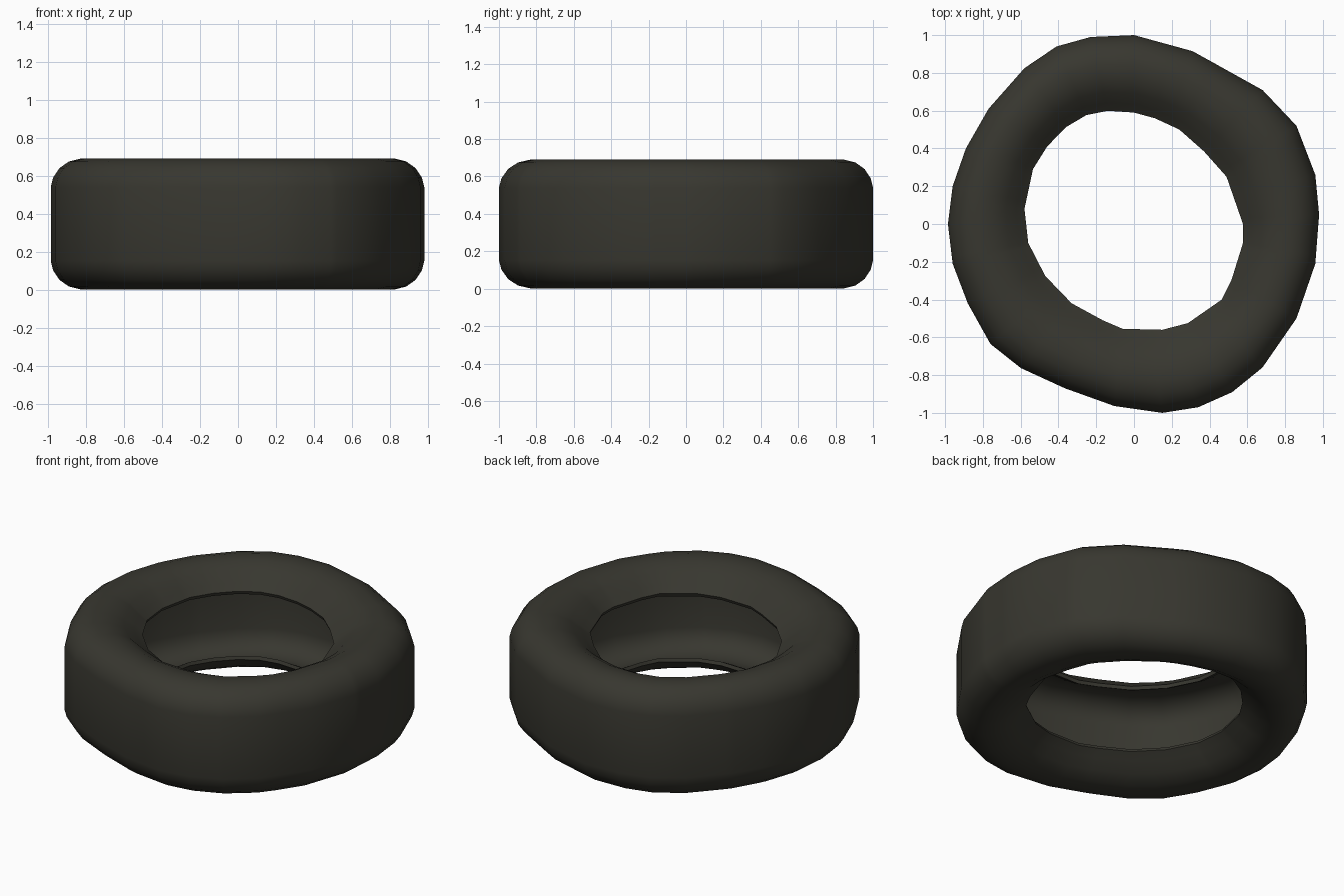
import bpy, bmesh, math
from mathutils import Vector

if "Cube" in bpy.data.objects:
    bpy.data.objects.remove(bpy.data.objects["Cube"])

# Slightly lopsided outlines of the tread and of the central hole, seen from above
OUTER = [(0, 1.0), (.31, .915), (.68, .71), (.86, .52), (.96, .26), (.98, .05),
         (.96, -.21), (.86, -.5), (.68, -.76), (.52, -.89), (.34, -.97), (.15, -1.0),
         (-.10, -.965), (-.365, -.87), (-.59, -.77), (-.76, -.635), (-.88, -.42),
         (-.96, -.21), (-.985, 0), (-.96, .2), (-.89, .4), (-.77, .61), (-.58, .825),
         (-.41, .94), (-.23, .99)]
INNER = [(0, .59), (.11, .56), (.24, .5), (.37, .385), (.49, .25), (.577, 0),
         (.577, -.1), (.52, -.29), (.465, -.4), (.285, -.525), (.15, -.56),
         (-.06, -.555), (-.165, -.51), (-.33, -.42), (-.47, -.275), (-.56, -.1),
         (-.58, .08), (-.535, .29), (-.46, .41), (-.365, .51), (-.26, .575), (-.15, .6)]


def radius_at(outline, ang):
    """Distance from the centre to the outline along a direction."""
    d = Vector((math.cos(ang), math.sin(ang)))
    for i, p in enumerate(outline):
        a, b = Vector(p), Vector(outline[(i + 1) % len(outline)])
        e = b - a
        den = d.x * e.y - d.y * e.x
        if abs(den) < 1e-9:
            continue
        t = (a.x * e.y - a.y * e.x) / den
        s = (a.x * d.y - a.y * d.x) / den
        if t > 0 and -1e-4 <= s <= 1.0001:
            return t
    return 1.0


# Cross-section: 0 = hole edge, 1 = tread; upper half mirrored to the lower half
MID = .346
OUT_HALF = [(0, .56), (.11, .595), (.25, .645), (.42, .68), (.62, .69), (.77, .675),
            (.89, .64), (.97, .59), (1.0, .54)]
IN_HALF = [(.02, .54), (.13, .565), (.27, .61), (.43, .645), (.61, .655), (.75, .64),
           (.85, .61), (.91, .57), (.93, .53)]


def mirrored(half):
    return half + [(t, 2 * MID - z) for t, z in reversed(half)]


# Hollow shell: outer skin down to the lower lip, then the inner skin back up
section = mirrored(OUT_HALF) + mirrored(IN_HALF)[::-1]

# Columns at every outline corner
angles = sorted(math.atan2(y, x) for x, y in OUTER + INNER)
cols = [angles[0]]
for a in angles[1:]:
    if a - cols[-1] > .02:
        cols.append(a)

mat = bpy.data.materials.new("dark rubber")
mat.diffuse_color = (.039, .038, .029, 1)
mat.use_nodes = True
mat.node_tree.nodes["Principled BSDF"].inputs["Base Color"].default_value = mat.diffuse_color

# Tyre: section swept around the outlines
bm = bmesh.new()
rings = []
for a in cols:
    r0, r1 = radius_at(INNER, a), radius_at(OUTER, a)
    rings.append([bm.verts.new(((r0 + (r1 - r0) * t) * math.cos(a),
                                (r0 + (r1 - r0) * t) * math.sin(a), z))
                  for t, z in section])
n = len(section)
for i, ring in enumerate(rings):
    nxt = rings[(i + 1) % len(rings)]
    for j in range(n):
        k = (j + 1) % n
        bm.faces.new((ring[j], nxt[j], nxt[k], ring[k]))
bmesh.ops.recalc_face_normals(bm, faces=bm.faces)
mesh = bpy.data.meshes.new("tyre")
bm.to_mesh(mesh)
bm.free()
mesh.materials.append(mat)
tyre = bpy.data.objects.new("tyre", mesh)
bpy.context.collection.objects.link(tyre)
bpy.context.view_layer.objects.active = tyre
tyre.select_set(True)
bpy.ops.object.shade_smooth_by_angle(angle=math.radians(50))
